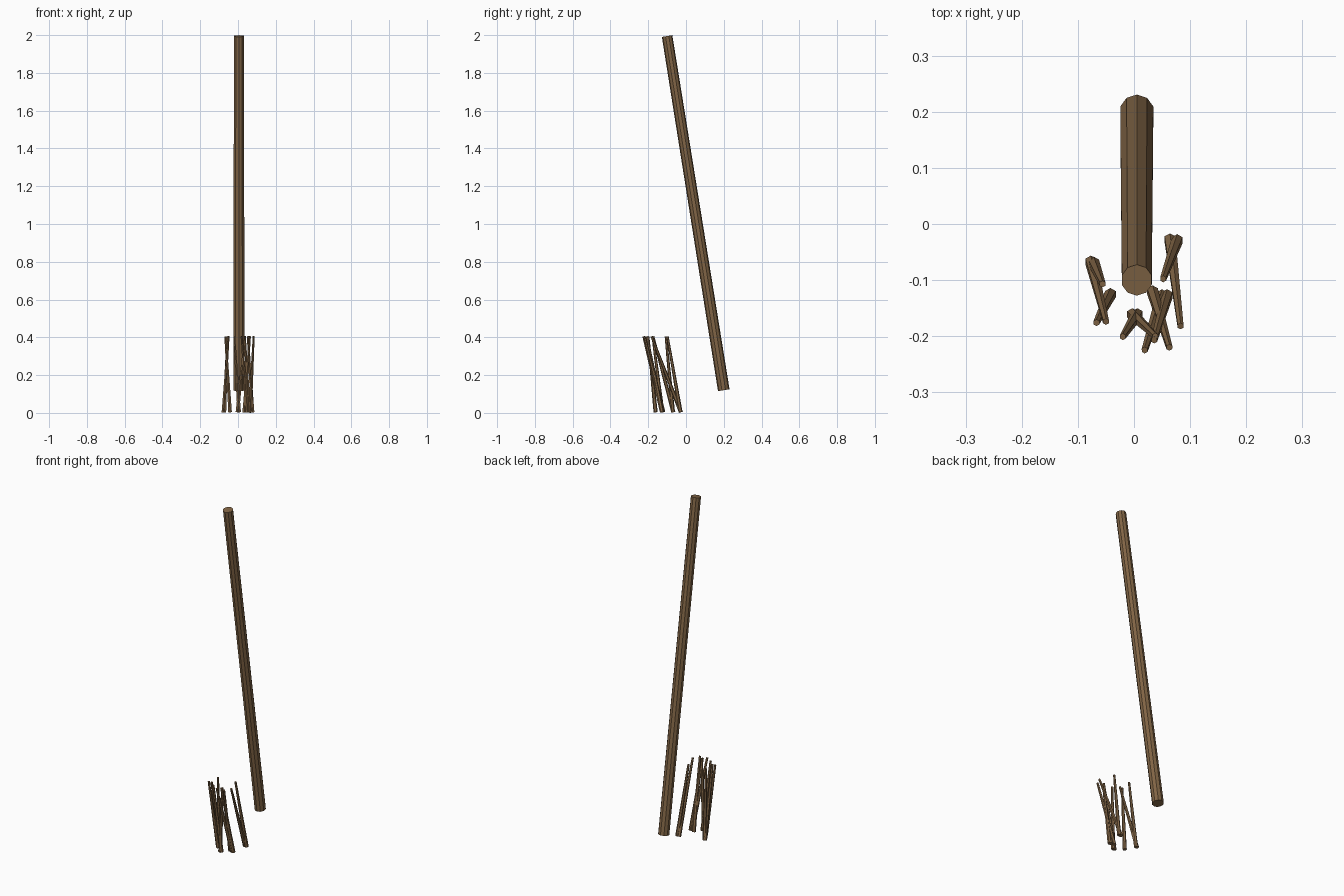
import bpy
import bmesh
from mathutils import Vector, Matrix

default = bpy.data.objects.get("Cube")
if default:
    bpy.data.objects.remove(default, do_unlink=True)

wood = bpy.data.materials.new("brown_wood")
wood.use_nodes = True
color = (0.22, 0.13, 0.06, 1)
wood.diffuse_color = color
bsdf = wood.node_tree.nodes["Principled BSDF"]
bsdf.inputs["Base Color"].default_value = color
bsdf.inputs["Roughness"].default_value = 0.9


def tapered_rod(name, start, end, r_start, r_end, sides):
    """Flat-shaded tapered stick with capped ends, running from start to end."""
    start, end = Vector(start), Vector(end)
    axis = end - start
    turn = Vector((0, 0, 1)).rotation_difference(axis).to_matrix().to_4x4()
    bm = bmesh.new()
    bmesh.ops.create_cone(
        bm, cap_ends=True, segments=sides, radius1=r_start, radius2=r_end,
        depth=axis.length, matrix=Matrix.Translation((start + end) / 2) @ turn)
    mesh = bpy.data.meshes.new(name)
    bm.to_mesh(mesh)
    bm.free()
    mesh.materials.append(wood)
    obj = bpy.data.objects.new(name, mesh)
    bpy.context.collection.objects.link(obj)
    return obj


# Long leaning handle
tapered_rod("handle", (0.005, 0.20, 0.12), (0.005, -0.10, 1.995), 0.031, 0.028, 10)

# Loose twigs: foot x, y then tip x, y
twigs = [
    (0.077, -0.029, 0.052, -0.098),
    (0.064, -0.027, 0.083, -0.182),
    (-0.077, -0.067, -0.05, -0.174),
    (-0.072, -0.069, -0.056, -0.107),
    (-0.042, -0.125, -0.067, -0.176),
    (-0.003, -0.161, 0.038, -0.2),
    (0.006, -0.161, -0.02, -0.201),
    (0.033, -0.12, 0.063, -0.22),
    (0.05, -0.127, 0.019, -0.225),
    (0.059, -0.127, 0.036, -0.207),
]
for i, (fx, fy, tx, ty) in enumerate(twigs, 1):
    tapered_rod(f"twig_{i}", (fx, fy, 0.004), (tx, ty, 0.405), 0.011, 0.006, 6)
